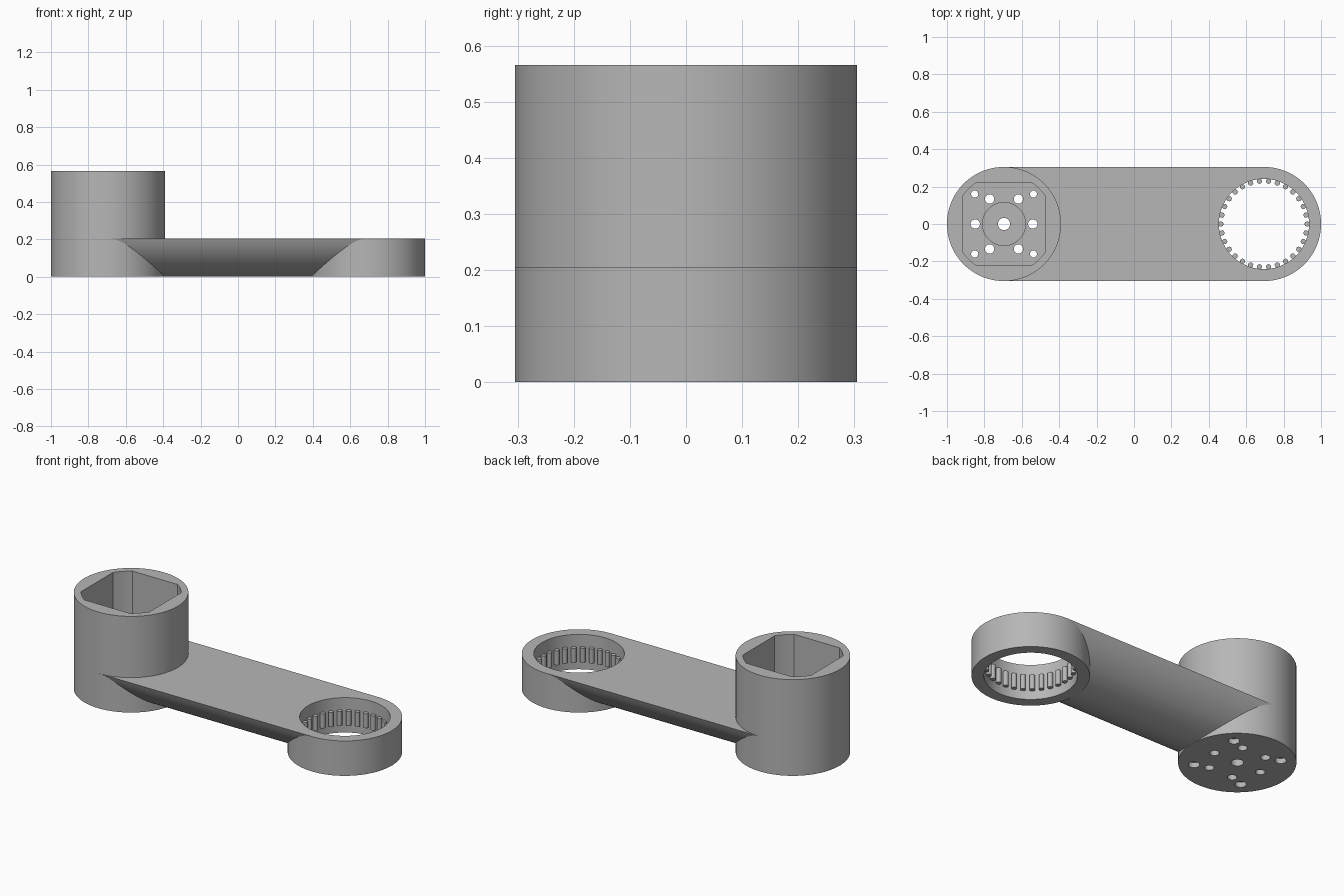
import bpy, bmesh
from math import sin, cos, radians, sqrt, tau, asin

cube = bpy.data.objects.get("Cube")
if cube:
    bpy.data.objects.remove(cube, do_unlink=True)

grey = bpy.data.materials.new("plain grey")
grey.use_nodes = True
colour = (0.47, 0.47, 0.47, 1)
grey.diffuse_color = colour
grey.node_tree.nodes["Principled BSDF"].inputs["Base Color"].default_value = colour

HUB_X, RING_X, R = -0.695, 0.695, 0.305
HUB_H, ARM_H, FLOOR = 0.565, 0.205, 0.08


def circle(cx, cy, r, n=96):
    return [(cx + r * cos(tau * i / n), cy + r * sin(tau * i / n)) for i in range(n)]


def prism(name, outlines, lo, hi, along_x=False):
    """Extrude closed outlines along z, or along x for (y, z) outlines."""
    bm = bmesh.new()
    for outline in outlines:
        loops = []
        for t in (lo, hi):
            loops.append([bm.verts.new((t, a, b) if along_x else (a, b, t))
                          for a, b in outline])
        low, high = loops
        bm.faces.new(low[::-1])
        bm.faces.new(high)
        n = len(outline)
        for i in range(n):
            j = (i + 1) % n
            bm.faces.new((low[i], low[j], high[j], high[i]))
    bmesh.ops.recalc_face_normals(bm, faces=bm.faces[:])
    mesh = bpy.data.meshes.new(name)
    bm.to_mesh(mesh)
    bm.free()
    mesh.materials.append(grey)
    obj = bpy.data.objects.new(name, mesh)
    bpy.context.collection.objects.link(obj)
    return obj


def cut(obj, *cutters):
    """Subtract each cutter, then discard it."""
    for cutter in cutters:
        mod = obj.modifiers.new("cut", 'BOOLEAN')
        mod.operation = 'DIFFERENCE'
        mod.solver = 'EXACT'
        mod.object = cutter
        graph = bpy.context.evaluated_depsgraph_get()
        mesh = bpy.data.meshes.new_from_object(obj.evaluated_get(graph))
        obj.modifiers.clear()
        obj.data = mesh
        bpy.data.objects.remove(cutter, do_unlink=True)


# Motor hub: square pocket with rounded-off corners
pocket = []
for quarter in range(4):
    for deg in (33.5, 39, 45, 51, 56.5):
        a = radians(deg + 90 * quarter)
        pocket.append((HUB_X + 0.266 * cos(a), 0.266 * sin(a)))

# Hub floor: shaft hole, six mounting holes and four counterbored screw holes
inner = circle(HUB_X, 0, 0.154, 6)
outer = [(HUB_X + sx * 0.157, sy * 0.16) for sx in (-1, 1) for sy in (-1, 1)]
holes = [circle(HUB_X, 0, 0.033, 32)]
holes += [circle(x, y, 0.025, 24) for x, y in inner]
holes += [circle(x, y, 0.019, 24) for x, y in outer]

hub = prism("motor_hub", [circle(HUB_X, 0, R)], 0, HUB_H)
cut(hub,
    prism("pocket_cutter", [pocket], FLOOR, 1),
    prism("collar_cutter", [circle(HUB_X, 0, 0.115, 48)], FLOOR - 0.02, 0.3),
    prism("hole_cutter", holes, -0.1, 0.3),
    prism("screw_head_cutter", [circle(x, y, 0.03, 24) for x, y in outer], -0.1, 0.03))

# Bearing ring with a plain bore
ring = prism("bearing_ring", [circle(RING_X, 0, R)], 0, ARM_H)
cut(ring, prism("bore_cutter", [circle(RING_X, 0, 0.241)], -0.1, 0.4))

# Row of pins around the inside of the bore
pins = prism("ring_pins",
             [circle(x, y, 0.014, 16) for x, y in circle(RING_X, 0, 0.23, 30)],
             0.05, 0.135)

# Arm: flat top, underside a circular arc
arc_r = (R * R + ARM_H * ARM_H) / (2 * ARM_H)
half = asin(R / arc_r)
profile = []
for i in range(49):
    a = half * (i / 24 - 1)
    profile.append((arc_r * sin(a), arc_r * (1 - cos(a))))
arm = prism("arm", [profile], HUB_X, RING_X, along_x=True)
cut(arm, *[prism("end_cutter", [circle(x, 0, R - 0.002)], -0.1, 0.4)
           for x in (HUB_X, RING_X)])

# Smooth the round walls, keep the rims sharp
bpy.ops.object.select_all(action='DESELECT')
for obj in (hub, ring, pins, arm):
    obj.select_set(True)
bpy.context.view_layer.objects.active = hub
bpy.ops.object.shade_smooth_by_angle(angle=radians(30))
